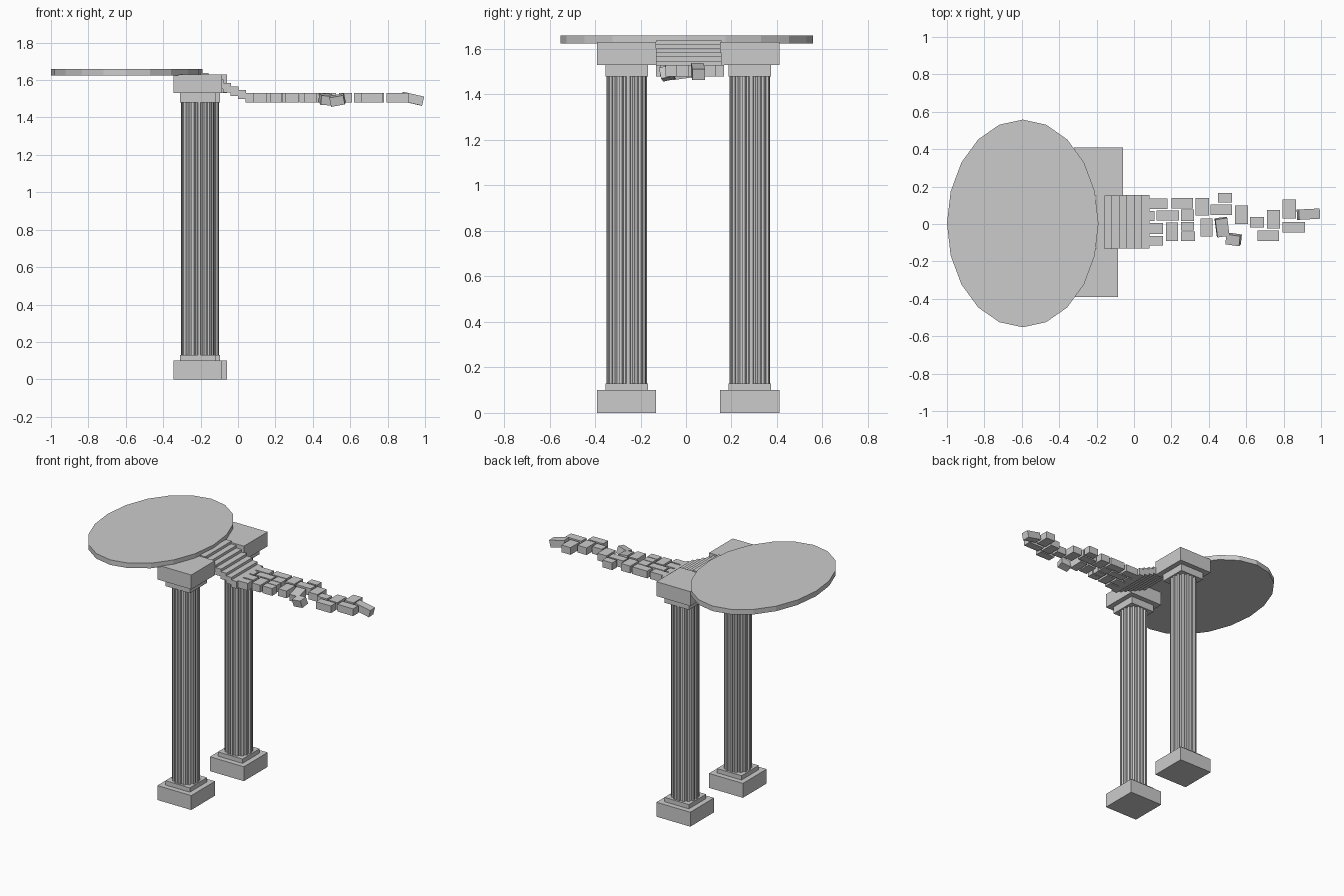
import bpy, bmesh
from math import sin, cos, pi, radians

if "Cube" in bpy.data.objects:
    bpy.data.objects.remove(bpy.data.objects["Cube"])


def box(name, x0, x1, y0, y1, z0, z1, rot=(0, 0, 0)):
    bm = bmesh.new()
    bmesh.ops.create_cube(bm, size=1)
    bmesh.ops.scale(bm, vec=(x1 - x0, y1 - y0, z1 - z0), verts=bm.verts)
    ob = finish(name, bm)
    ob.location = ((x0 + x1) / 2, (y0 + y1) / 2, (z0 + z1) / 2)
    ob.rotation_euler = [radians(a) for a in rot]
    return ob


def finish(name, bm):
    bmesh.ops.recalc_face_normals(bm, faces=bm.faces)
    me = bpy.data.meshes.new(name)
    bm.to_mesh(me)
    bm.free()
    ob = bpy.data.objects.new(name, me)
    bpy.context.collection.objects.link(ob)
    return ob


def prism(name, outline, z0, z1):
    bm = bmesh.new()
    face = bm.faces.new([bm.verts.new((x, y, z0)) for x, y in outline])
    ext = bmesh.ops.extrude_face_region(bm, geom=[face], use_keep_orig=True)
    top = [v for v in ext["geom"] if isinstance(v, bmesh.types.BMVert)]
    bmesh.ops.translate(bm, vec=(0, 0, z1 - z0), verts=top)
    return finish(name, bm)


def block(name, cx, cy, half, z0, z1):
    return box(name, cx - half, cx + half, cy - half, cy + half, z0, z1)


# Oval platform
prism("platform", [(-0.595 + 0.405 * cos(2 * pi * i / 20),
                    0.003 + 0.555 * sin(2 * pi * i / 20)) for i in range(20)], 1.625, 1.66)

# Two fluted columns with stepped base and cap
FLUTES, R = 16, 0.0885
for side, cx, cy in (("front", -0.215, -0.261), ("back", -0.19, 0.28)):
    block(side + "_base", cx, cy, 0.13, 0, 0.10)
    block(side + "_base_step", cx, cy, 0.094, 0.10, 0.13)
    outline = []
    for i in range(FLUTES):
        for f, r in ((0, R), (0.42, R), (0.56, R * 0.88), (0.86, R * 0.88)):
            a = 2 * pi * (i + f) / FLUTES
            outline.append((cx + r * cos(a), cy + r * sin(a)))
    prism(side + "_shaft", outline, 0.13, 1.48)
    block(side + "_cap_step", cx, cy, 0.094, 1.48, 1.53)
    block(side + "_cap", cx, cy, 0.13, 1.53, 1.63)

# Stairs between the caps, leading down from the platform
for i in range(7):
    x, top = -0.20 + 0.04 * i, 1.638 - 0.018 * i
    box(f"stair_{i + 1}", x, x + 0.042, -0.132, 0.155, top - 0.05, top)

# Broken path of floating bricks: x0, x1, y0, y1
bricks = [
    (0.05, 0.18, 0.08, 0.135), (0.05, 0.11, 0.015, 0.07), (0.12, 0.24, 0.018, 0.072),
    (0.20, 0.315, 0.083, 0.14), (0.05, 0.155, -0.053, 0.005), (0.05, 0.155, -0.115, -0.063),
    (0.17, 0.235, -0.092, 0.007), (0.25, 0.32, 0.015, 0.077), (0.25, 0.32, -0.035, 0.01),
    (0.25, 0.325, -0.09, -0.04), (0.33, 0.40, 0.045, 0.14), (0.355, 0.42, -0.068, 0.03),
    (0.45, 0.525, 0.115, 0.166), (0.41, 0.525, 0.048, 0.103), (0.54, 0.61, 0.0, 0.10),
    (0.62, 0.695, -0.018, 0.037), (0.71, 0.78, -0.025, 0.075), (0.66, 0.775, -0.09, -0.035),
    (0.795, 0.865, 0.03, 0.13), (0.795, 0.915, -0.045, 0.012),
]
for i, b in enumerate(bricks):
    box(f"path_brick_{i + 1}", *b, 1.48, 1.53)

# Bricks tipping out of the path
box("loose_brick_1", 0.438, 0.503, -0.065, 0.032, 1.472, 1.522, (8, 4, 8))
box("loose_brick_2", 0.495, 0.57, -0.11, -0.055, 1.468, 1.518, (12, -10, -8))
box("loose_brick_3", 0.875, 0.99, 0.025, 0.08, 1.475, 1.525, (0, 13, 3))
